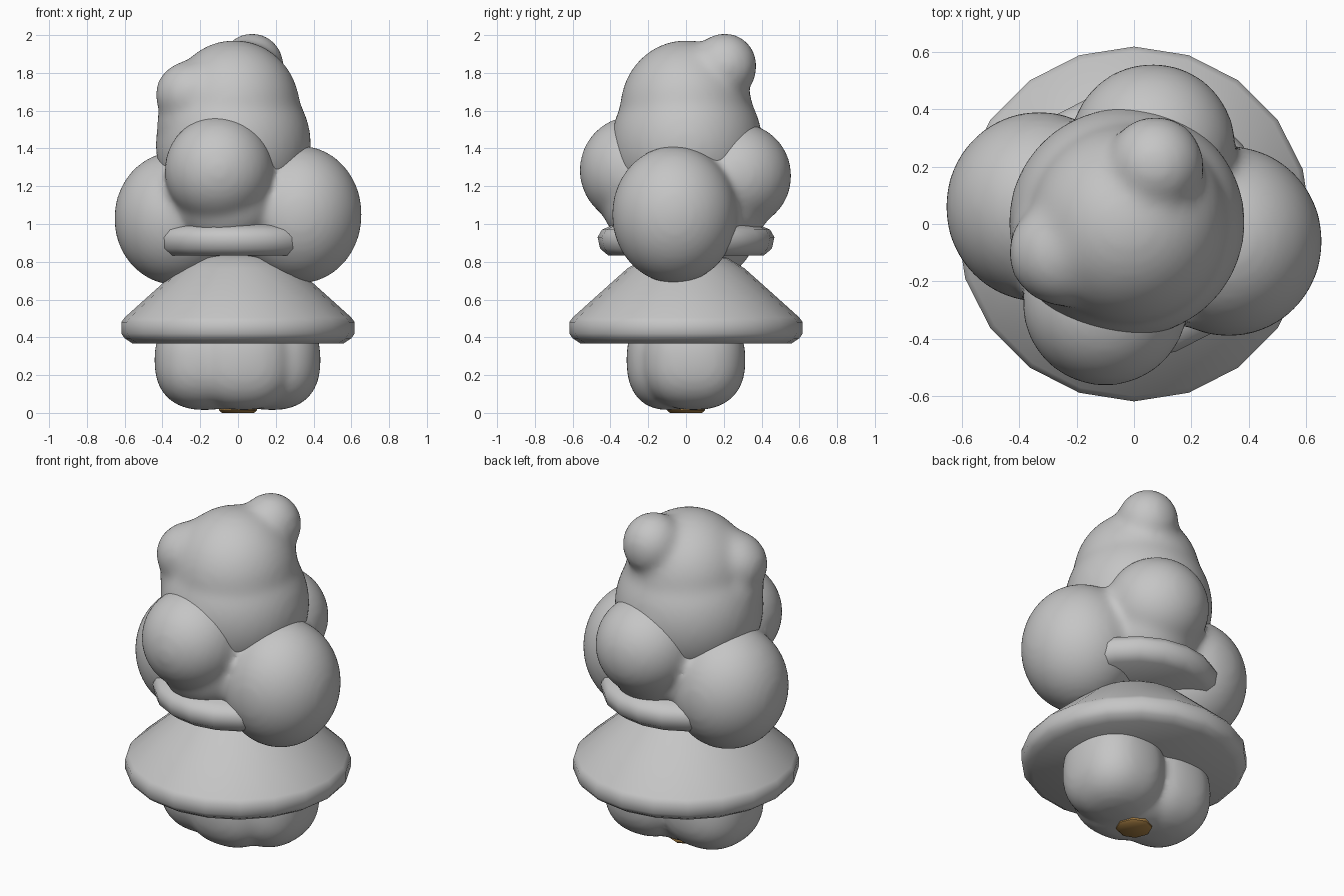
import bpy, bmesh, math
from mathutils import Vector

if "Cube" in bpy.data.objects:
    bpy.data.objects.remove(bpy.data.objects["Cube"])


def material(name, rgb):
    m = bpy.data.materials.new(name)
    m.diffuse_color = (*rgb, 1)
    m.use_nodes = True
    m.node_tree.nodes["Principled BSDF"].inputs["Base Color"].default_value = m.diffuse_color
    return m


GREY = material("grey", (0.56, 0.56, 0.56))
BROWN = material("brown", (0.4, 0.22, 0.06))


def finish(name, bm, mat):
    bmesh.ops.recalc_face_normals(bm, faces=bm.faces)
    me = bpy.data.meshes.new(name)
    bm.to_mesh(me)
    bm.free()
    me.materials.append(mat)
    me.shade_smooth()
    ob = bpy.data.objects.new(name, me)
    bpy.context.collection.objects.link(ob)
    return ob


def blob(name, balls, power=2.0, relax=8):
    """Rounded balls fused into one soft lump; power above 2 makes them boxier."""
    bm = bmesh.new()
    for centre, radii in balls:
        made = bmesh.ops.create_icosphere(bm, subdivisions=4, radius=1)
        for v in made["verts"]:
            n = sum(abs(c) ** power for c in v.co) ** (1 / power)
            v.co = Vector(c / n * r + o for c, r, o in zip(v.co, radii, centre))
    ob = finish(name, bm, GREY)
    rm = ob.modifiers.new("fuse", 'REMESH')
    rm.mode = 'VOXEL'
    rm.voxel_size = 0.02
    rm.use_smooth_shade = True
    sm = ob.modifiers.new("soften", 'SMOOTH')
    sm.factor = 0.5
    sm.iterations = relax
    return ob


def lathe(name, profile, sides, mat, angle=50):
    """Closed turned shape; the profile runs from top to bottom."""
    bm = bmesh.new()
    rings = [[bm.verts.new((r * math.cos(2 * math.pi * i / sides),
                            r * math.sin(2 * math.pi * i / sides), z))
              for i in range(sides)] for r, z in profile]
    for a, b in zip(rings, rings[1:]):
        for i in range(sides):
            j = (i + 1) % sides
            bm.faces.new((a[i], a[j], b[j], b[i]))
    bm.faces.new(rings[0])
    bm.faces.new(rings[-1])
    ob = finish(name, bm, mat)
    ob.data.set_sharp_from_angle(angle=math.radians(angle))
    return ob


# Trunk, only its foot shows under the lowest lobes
lathe("trunk", [(0.08, 0.5), (0.1, 0.012), (0.085, 0.0)], 8, BROWN)

# Three lobes at the bottom, flat underneath
blob("lower_lobes", [
    ((0.18, 0.04, 0.28), (0.257, 0.275, 0.265)),
    ((-0.175, 0.0, 0.28), (0.267, 0.275, 0.265)),
    ((0.03, -0.09, 0.28), (0.27, 0.225, 0.265)),
    ((0, 0, 0.25), (0.26, 0.22, 0.24)),
], power=2.4, relax=10)

# Wide skirt and the smaller tier above it
lathe("lower_tier", [(0.1, 0.845), (0.22, 0.82), (0.31, 0.765), (0.45, 0.64),
                     (0.6, 0.505), (0.618, 0.48), (0.618, 0.42),
                     (0.60, 0.395), (0.56, 0.368)], 20, GREY)
lathe("upper_tier", [(0.1, 1.03), (0.3, 1.015), (0.40, 0.99), (0.445, 0.97),
                     (0.468, 0.93), (0.455, 0.87), (0.41, 0.832)], 20, GREY)

# Four big balls around the middle, filled in between
blob("middle_lobes", [
    ((-0.10, -0.275, 1.285), (0.29, 0.29, 0.29)),
    ((0.065, 0.27, 1.255), (0.29, 0.29, 0.285)),
    ((0.33, -0.06, 1.05), (0.327, 0.333, 0.366)),
    ((-0.33, 0.06, 1.03), (0.327, 0.333, 0.355)),
    ((0, 0, 1.12), (0.37, 0.36, 0.32)),
    ((-0.06, -0.2, 1.12), (0.27, 0.25, 0.25)),
    ((0.05, 0.2, 1.12), (0.27, 0.25, 0.25)),
], relax=22)

# Lumpy top with two bumps
blob("top_lobe", [
    ((-0.025, 0.005, 1.42), (0.413, 0.402, 0.42)),
    ((-0.02, 0.0, 1.61), (0.35, 0.35, 0.365)),
    ((0.075, 0.205, 1.835), (0.17, 0.173, 0.178)),
    ((0.05, 0.13, 1.77), (0.19, 0.19, 0.2)),
    ((-0.235, -0.10, 1.685), (0.205, 0.19, 0.185)),
    ((-0.15, -0.06, 1.71), (0.2, 0.2, 0.2)),
    ((-0.21, -0.05, 1.54), (0.22, 0.24, 0.2)),
], relax=25)
